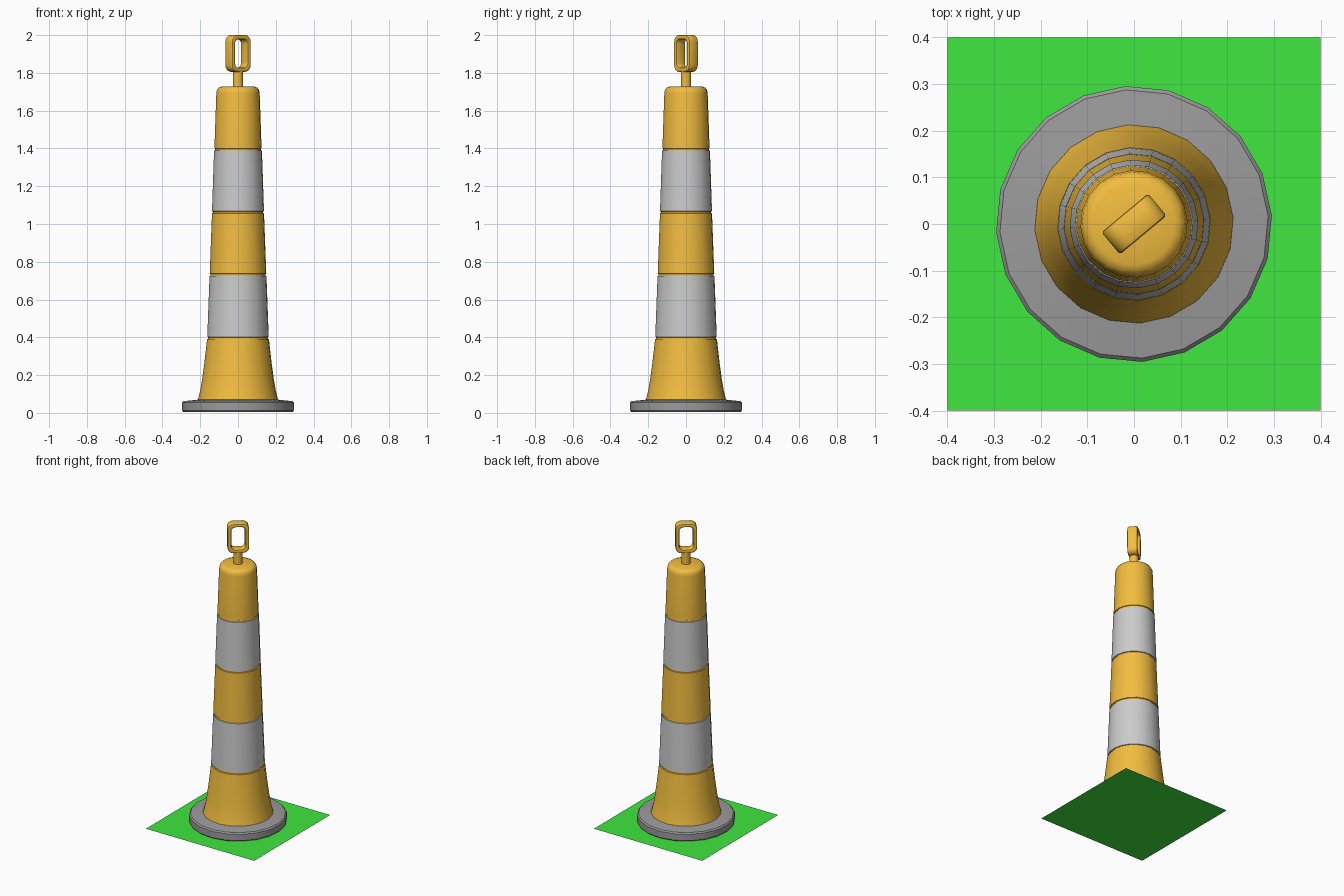
import bpy, bmesh, math
from mathutils import Matrix, Vector

if "Cube" in bpy.data.objects:
    bpy.data.objects.remove(bpy.data.objects["Cube"])

SIDES = 20
OFFSET = math.radians(3.5)


def material(name, rgb):
    m = bpy.data.materials.new(name)
    m.diffuse_color = (*rgb, 1)
    m.use_nodes = True
    m.node_tree.nodes["Principled BSDF"].inputs["Base Color"].default_value = m.diffuse_color
    return m


ORANGE = material("orange_plastic", (0.89, 0.51, 0.05))
RUBBER = material("dark_rubber", (0.33, 0.33, 0.33))
GREEN = material("green_turf", (0.05, 0.8, 0.05))


def finish(name, bm, mat=None, angle=35):
    bmesh.ops.recalc_face_normals(bm, faces=bm.faces)
    me = bpy.data.meshes.new(name)
    bm.to_mesh(me)
    bm.free()
    ob = bpy.data.objects.new(name, me)
    bpy.context.collection.objects.link(ob)
    if mat:
        me.materials.append(mat)
    bpy.ops.object.select_all(action='DESELECT')
    ob.select_set(True)
    bpy.context.view_layer.objects.active = ob
    bpy.ops.object.shade_smooth_by_angle(angle=math.radians(angle))
    return ob


def bridge(bm, rings, closed=False):
    n = len(rings[0])
    pairs = list(zip(rings, rings[1:]))
    if closed:
        pairs.append((rings[-1], rings[0]))
    for a, b in pairs:
        for i in range(n):
            j = (i + 1) % n
            bm.faces.new((a[i], a[j], b[j], b[i]))


def lathe(name, profile, mat=None, cap_top=False, cap_bottom=False, sides=SIDES):
    """Spin (radius, z) points around the z axis."""
    bm = bmesh.new()
    rings = [[bm.verts.new((r * math.cos(OFFSET + math.tau * i / sides),
                            r * math.sin(OFFSET + math.tau * i / sides), z))
              for i in range(sides)] for r, z in profile]
    bridge(bm, rings)
    if cap_bottom:
        bm.faces.new(rings[0][::-1])
    if cap_top:
        bm.faces.new(rings[-1])
    return finish(name, bm, mat)


# Square of turf under the marker
bm = bmesh.new()
bmesh.ops.create_grid(bm, x_segments=1, y_segments=1, size=0.4)
turf = finish("turf_square", bm, GREEN)

# Heavy rubber foot ring
lathe("rubber_base", [(0.291, 0.006), (0.296, 0.012), (0.296, 0.054),
                      (0.288, 0.062), (0.213, 0.070)], RUBBER, cap_bottom=True)

# Tapered body: orange sections own the narrow grooves, pale sleeves sit between
lathe("lower_body", [(0.213, 0.066), (0.200, 0.12), (0.190, 0.18), (0.179, 0.26),
                     (0.164, 0.39), (0.158, 0.392), (0.158, 0.400)], ORANGE)
lathe("lower_sleeve", [(0.158, 0.400), (0.163, 0.402), (0.151, 0.724), (0.146, 0.726)])
lathe("middle_body", [(0.146, 0.726), (0.145, 0.735), (0.150, 0.737), (0.138, 1.056),
                      (0.133, 1.058), (0.133, 1.066)], ORANGE)
lathe("upper_sleeve", [(0.133, 1.066), (0.138, 1.068), (0.127, 1.388), (0.122, 1.390)])
lathe("upper_body", [(0.122, 1.390), (0.121, 1.398), (0.125, 1.400), (0.115, 1.69),
                     (0.112, 1.708), (0.103, 1.721), (0.088, 1.727), (0.026, 1.729)], ORANGE)

# Stem joining body and handle
lathe("handle_stem", [(0.027, 1.727), (0.027, 1.812)], ORANGE, sides=16)


# Rounded rectangular loop handle, turned about z
def rounded_rect(w, h, r, seg=5):
    pts = []
    for k, (sx, sz) in enumerate(((1, 1), (-1, 1), (-1, -1), (1, -1))):
        for s in range(seg + 1):
            a = math.pi / 2 * (k + s / seg)
            pts.append((sx * (w - r) + r * math.cos(a), sz * (h - r) + r * math.sin(a)))
    return pts


bm = bmesh.new()
section = [(0, -0.025), (0, 0.025), (0.002, 0.029), (0.006, 0.031), (0.015, 0.031),
           (0.020, 0.029), (0.022, 0.025), (0.022, -0.025), (0.020, -0.029),
           (0.015, -0.031), (0.006, -0.031), (0.002, -0.029)]
turn = Matrix.Translation((0, 0, 1.903)) @ Matrix.Rotation(math.radians(39.7), 4, 'Z')
rings = [[bm.verts.new(turn @ Vector((x, d, z)))
          for x, z in rounded_rect(0.065 - inset, 0.097 - inset, 0.035 - 0.4 * inset)]
         for inset, d in section]
bridge(bm, rings, closed=True)
finish("loop_handle", bm, ORANGE)
